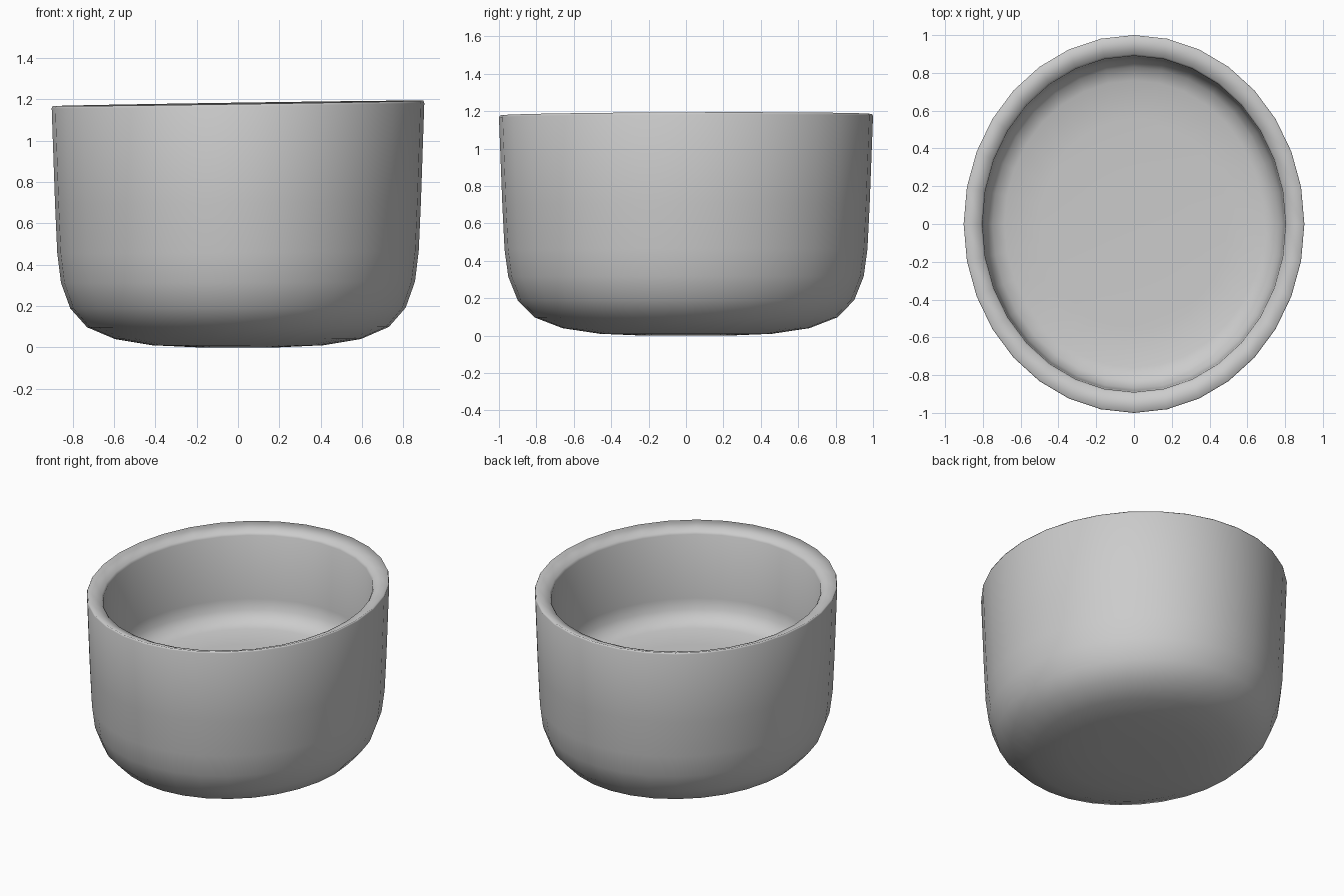
import bpy, bmesh, math

if "Cube" in bpy.data.objects:
    bpy.data.objects.remove(bpy.data.objects["Cube"])

SIDES = 32
RX, RY = 0.902, 1.0

# Profile (radius ratio, height): underside, outer wall, sloped rim, inner wall, floor
profile = [
    (0.22, 0.0), (0.46, 0.01), (0.66, 0.04), (0.81, 0.098), (0.90, 0.19),
    (0.95, 0.315), (0.97, 0.46), (0.982, 0.70), (1.0, 1.17), (0.995, 1.181),
    (0.90, 1.145), (0.89, 1.13), (0.883, 0.70), (0.87, 0.63), (0.83, 0.575),
    (0.76, 0.55), (0.55, 0.54), (0.25, 0.535),
]


def place(r, a, z):
    # Oval cross-section; the rim leans up slightly towards +x and +y
    x, y = RX * r * math.cos(a), RY * r * math.sin(a)
    return (x, y, z * (1 + 0.0125 * x + 0.003 * y))


bm = bmesh.new()
rings = [[bm.verts.new(place(r, 2 * math.pi * i / SIDES, z)) for i in range(SIDES)]
         for r, z in profile]
for low, high in zip(rings, rings[1:]):
    for i in range(SIDES):
        j = (i + 1) % SIDES
        bm.faces.new((low[i], low[j], high[j], high[i]))

# Close the underside and the inner floor
bm.faces.new(list(reversed(rings[0])))
bm.faces.new(rings[-1])
bmesh.ops.recalc_face_normals(bm, faces=bm.faces)
for f in bm.faces:
    f.smooth = True

mesh = bpy.data.meshes.new("bowl")
bm.to_mesh(mesh)
bm.free()
bowl = bpy.data.objects.new("bowl", mesh)
bpy.context.collection.objects.link(bowl)
